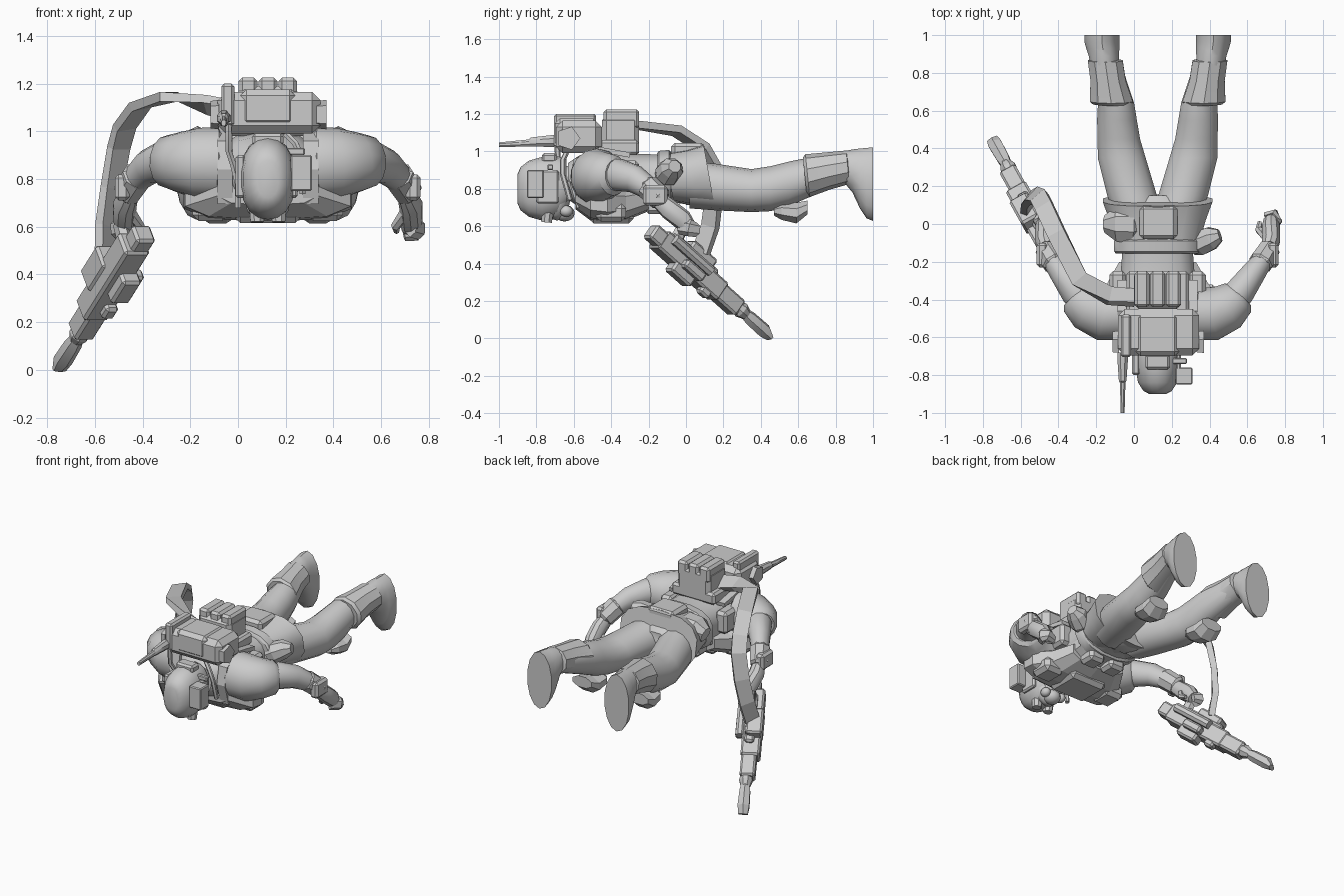
import bpy, bmesh, math
from mathutils import Vector, Matrix

CX = 0.125  # body centre line
grey = bpy.data.materials.new("uniform_grey")
grey.diffuse_color = (0.6, 0.6, 0.6, 1)


def finish(name, bm, smooth=35):
    bmesh.ops.recalc_face_normals(bm, faces=bm.faces)
    me = bpy.data.meshes.new(name)
    bm.to_mesh(me)
    bm.free()
    ob = bpy.data.objects.new(name, me)
    bpy.context.collection.objects.link(ob)
    me.materials.append(grey)
    if smooth:
        bpy.ops.object.select_all(action='DESELECT')
        bpy.context.view_layer.objects.active = ob
        ob.select_set(True)
        bpy.ops.object.shade_smooth_by_angle(angle=math.radians(smooth))
    return ob


def tube(name, secs, n=12, p=1.0, up=(0, 0, 1), fixed=None, smooth=35, turn=0.5):
    """Loft rings (x, y, z, half_width, half_height) along their centres."""
    bm = bmesh.new()
    pts = [Vector(s[:3]) for s in secs]
    rings = []
    for i, s in enumerate(secs):
        t = Vector(fixed) if fixed else pts[min(i + 1, len(pts) - 1)] - pts[max(i - 1, 0)]
        t.normalize()
        side = t.cross(Vector(up)).normalized()
        v = side.cross(t)
        ring = []
        for k in range(n):
            a = 2 * math.pi * (k + turn) / n
            c, d = math.cos(a), math.sin(a)
            c = math.copysign(abs(c) ** p, c)
            d = math.copysign(abs(d) ** p, d)
            ring.append(bm.verts.new(pts[i] + side * c * s[3] + v * d * s[4]))
        rings.append(ring)
    for r, q in zip(rings, rings[1:]):
        for k in range(n):
            bm.faces.new((r[k], r[(k + 1) % n], q[(k + 1) % n], q[k]))
    bm.faces.new(rings[0])
    bm.faces.new(rings[-1])
    return finish(name, bm, smooth)


def along_y(name, secs, x=CX, **kw):
    """Loft of (y, z, half_width, half_height) straight along y."""
    return tube(name, [(x, y, z, a, b) for y, z, a, b in secs], fixed=(0, 1, 0), **kw)


def box(name, lo, hi, bevel=0.012, m=None):
    bm = bmesh.new()
    bmesh.ops.create_cube(bm, size=1)
    lo, hi = Vector(lo), Vector(hi)
    bmesh.ops.scale(bm, vec=hi - lo, verts=bm.verts)
    bmesh.ops.translate(bm, vec=(lo + hi) / 2, verts=bm.verts)
    if bevel:
        bmesh.ops.bevel(bm, geom=bm.edges[:], offset=bevel, segments=1, affect='EDGES')
    if m:
        bm.transform(m)
    return finish(name, bm, 0)


def ball(name, c, r):
    bm = bmesh.new()
    bmesh.ops.create_uvsphere(bm, u_segments=14, v_segments=9, radius=1)
    bm.transform(Matrix.Translation(c) @ Matrix.Diagonal((*r, 1)))
    return finish(name, bm)


# Head: helmet, mask, goggles, side sight
along_y("helmet", [(-.90, .80, .045, .08), (-.885, .80, .075, .115), (-.84, .80, .105, .15),
                   (-.77, .80, .117, .17), (-.69, .81, .117, .165), (-.64, .83, .1, .13)], n=18, p=.92)
box("helmet_rail", (.06, -.77, .94), (.19, -.69, .99))
box("helmet_clip", (.16, -.74, .90), (.28, -.71, .93), .005)
box("side_sight", (.22, -.85, .75), (.31, -.76, .90), .006)
box("left_ear_plate", (-.01, -.80, .72), (.03, -.68, .90), .01)
box("right_ear_plate", (.22, -.80, .72), (.25, -.68, .90), .01)
ball("face", (CX, -.69, .75), (.095, .07, .12))
ball("mask", (CX, -.65, .67), (.055, .055, .045))
for s in (-1, 1):
    tube("goggle", [(CX + s * .045, -.74, .68, .035, .035), (CX + s * .045, -.745, .62, .03, .03)],
         n=8, up=(0, 1, 0))
    ball("mask_filter", (CX + s * .06, -.64, .68), (.03, .035, .03))
along_y("neck", [(-.68, .83, .08, .09), (-.52, .83, .1, .11)])

# Torso and jacket hem
along_y("torso", [(-.63, .84, .11, .1), (-.57, .84, .19, .14), (-.45, .84, .22, .16),
                  (-.28, .84, .2, .15), (-.15, .855, .19, .13), (0, .86, .21, .14)], n=16, p=.8)
along_y("belt", [(-.155, .855, .225, .135), (-.145, .855, .235, .15),
                 (-.09, .86, .235, .15), (-.08, .86, .23, .135)], n=16, p=.8)
tube("jacket_hem", [(CX, -.09, .86, .225, .135), (CX, .03, .86, .26, .155), (CX, .125, .865, .295, .178)],
     n=14, p=.75, fixed=(0, 1, .18))
box("rear_flap", (.03, -.08, .97), (.23, .10, 1.045), .02)
along_y("pelvis", [(0, .84, .21, .13), (.10, .82, .22, .125), (.15, .81, .12, .1)])

# Chest armour
along_y("chest_armour", [(-.59, .76, .22, .07), (-.51, .73, .36, .1), (-.42, .72, .365, .1),
                         (-.32, .72, .28, .09), (-.2, .75, .21, .07)], n=10, p=.7, smooth=0)
box("chest_panel", (CX - .14, -.52, .615), (CX + .14, -.28, .68), .025)
along_y("belly_armour", [(-.26, .78, .2, .1), (-.14, .79, .19, .08)], n=10, p=.7, smooth=0)
for s in (-1, 1):
    x = CX + s * .24
    box("chest_pouch", (x - .075, -.48, .625), (x + .075, -.32, .72), .025)
    x = CX + s * .21
    box("side_pouch", (x - .045, -.42, .80), (x + .045, -.25, .95), .02)
    x = CX + s * .18
    tube("shoulder_strap", [(x, -.30, .98, .035, .015), (x, -.46, 1.01, .035, .015), (x, -.59, .95, .035, .015),
                            (x, -.61, .84, .035, .015), (x, -.57, .7, .035, .015)], n=4, p=.3, up=(0, -1, .3), smooth=0)
    x = CX + s * .08
    box("belly_pouch", (x - .06, -.22, .665), (x + .06, -.10, .74), .02)

# Hip pouches
tube("right_hip_pouch", [(.31, -.12, .86, .05, .05), (.35, -.10, .88, .07, .07),
                         (.41, -.075, .91, .065, .06), (.455, -.06, .92, .035, .035)], n=8, smooth=0)
tube("left_hip_pouch", [(.04, 0, .9, .07, .06), (-.02, 0, .93, .11, .09),
                        (-.09, 0, .93, .1, .08), (-.15, 0, .91, .05, .05)], n=8, smooth=0)

# Legs, boots and knee pads
for s, side in ((-1, "left"), (1, "right")):
    def sec(o, *r):
        return (CX + s * o, *r)
    tube(side + "_leg", [sec(.10, .02, .82, .12, .125), sec(.135, .15, .81, .135, .125),
                         sec(.19, .35, .79, .13, .115), sec(.205, .45, .80, .115, .12),
                         sec(.215, .55, .825, .108, .12), sec(.22, .64, .855, .098, .108),
                         sec(.27, .86, .91, .075, .08)], fixed=(0, 1, 0), n=14)
    tube(side + "_boot_cuff", [sec(.24, .635, .868, .105, .1), sec(.245, .65, .87, .12, .115),
                               sec(.262, .76, .895, .098, .1), sec(.277, .865, .915, .097, .09),
                               sec(.28, .872, .915, .07, .075)], fixed=(0, 1, .1), n=10)
    tube(side + "_foot", [sec(.28, .84, .92, .075, .08), sec(.285, .89, .895, .082, .115),
                          sec(.29, .93, .855, .09, .16), sec(.295, .965, .83, .095, .188),
                          sec(.295, 1.0, .825, .095, .197)], fixed=(0, 1, 0), n=14)
    tube(side + "_knee_pad", [sec(.205, .47, .68, .06, .025), sec(.205, .51, .68, .09, .05),
                              sec(.21, .59, .67, .095, .06), sec(.215, .65, .70, .08, .04)],
         fixed=(0, 1, 0), n=8, smooth=0)
    # Arms
    tube(side + "_shoulder", [sec(.19, -.47, .86, .12, .12), sec(.215, -.475, .863, .145, .153),
                              sec(.29, -.475, .865, .145, .15), sec(.37, -.44, .87, .13, .128),
                              sec(.425, -.39, .873, .105, .11), sec(.44, -.375, .873, .08, .085)], n=14)
    tube(side + "_arm", [sec(.37, -.43, .87, .085, .09), sec(.435, -.36, .875, .082, .088),
                         sec(.50, -.27, .85, .068, .075), sec(.555, -.195, .80, .055, .06),
                         sec(.59, -.14, .75, .045, .048)], n=12)
    tube(side + "_cuff", [sec(.54, -.215, .815, .05, .055), sec(.547, -.205, .81, .068, .068),
                          sec(.59, -.135, .745, .06, .065), sec(.595, -.125, .735, .045, .05)], n=8, smooth=0)
    box(side + "_cuff_plate", (CX + s * .61 - .03, -.23, .71), (CX + s * .61 + .03, -.10, .82), .015)
    tube(side + "_hand", [sec(.58, -.15, .745, .04, .045), sec(.60, -.09, .69, .05, .055),
                          sec(.60, -.02, .635, .05, .055), sec(.60, .02, .59, .04, .04)], n=10)
    tube(side + "_fingers", [sec(.60, -.03, .60, .03, .045), sec(.635, .02, .59, .028, .045),
                             sec(.62, .055, .58, .025, .04), sec(.57, .045, .57, .02, .03)], n=6)
    tube(side + "_thumb", [sec(.575, -.07, .66, .025, .025), sec(.535, -.03, .60, .02, .02),
                           sec(.54, .01, .58, .012, .012)], n=6)

# Backpack
box("radio_pack", (-.085, -.695, .99), (.345, -.45, 1.165), .035)
box("radio_band", (.01, -.7, 1.02), (.24, -.47, 1.175), .025)
box("pack_base", (-.04, -.5, .98), (.29, -.25, 1.06), .015)
box("upper_pack", (0, -.45, 1.0), (.25, -.25, 1.19), .025)
for i in range(3):
    x = .003 + i * .083
    box("pack_cell", (x, -.44, 1.12), (x + .079, -.25, 1.225), .015)
for x0, x1 in ((-.115, -.08), (.33, .37)):
    tube("pack_side_cap", [(x0, -.63, 1.07, .06, .06), (x1, -.63, 1.07, .065, .065)], n=5, smooth=0)
box("antenna_mount", (-.07, -.705, 1.02), (-.015, -.48, 1.2), .012)
along_y("antenna", [(-.68, 1.055, .028, .035), (-.72, 1.055, .03, .034), (-.83, 1.05, .022, .026),
                    (-.84, 1.045, .016, .02), (-1.0, 1.035, .011, .014)], x=-.06, n=8)
for name, pts in (("left_cable", [(-.04, -.69, 1.03), (-.04, -.68, .92), (-.02, -.65, .86), (0, -.66, .78), (0, -.65, .68)]),
                  ("right_cable", [(.2, -.64, .99), (.24, -.66, .95), (.27, -.66, .88), (.27, -.62, .74)])):
    tube(name, [(*p, .015, .015) for p in pts], n=6, up=(0, 1, 0))

# Feed chute from pack to weapon
tube("feed_chute", [(*p, .053, .022) for p in (
    (.0, -.39, 1.08), (-.13, -.38, 1.11), (-.29, -.29, 1.145), (-.41, -.05, 1.11), (-.475, .09, 1.02),
    (-.50, .14, .93), (-.53, .15, .76), (-.555, .13, .60), (-.56, .08, .46))],
    n=4, p=.3, up=(-.5, .6, .75), smooth=0)

# Weapon, built along its own axis: length, side, up
A, B = Vector((-.41, -.16, .555)), Vector((-.745, .44, .022))
d = (B - A).normalized()
sd = d.cross(Vector((0, 0, 1))).normalized()
u = sd.cross(d)
M = Matrix((d, sd, u)).transposed().to_4x4()
M.translation = A
for name, lo, hi in (
        ("receiver", (.03, -.075, -.06), (.5, .045, .055)),
        ("stock_cap", (-.04, -.045, -.05), (.05, .045, .04)),
        ("top_rail", (.08, -.035, .04), (.42, .025, .08)),
        ("handguard", (.48, -.055, -.055), (.64, .04, .045)),
        ("magazine", (.17, -.04, -.11), (.32, .05, -.04)),
        ("side_box", (.2, .03, -.06), (.34, .095, -.005)),
        ("foregrip", (.38, -.02, -.09), (.45, .04, -.04)),
        ("chute_port", (.2, -.085, .0), (.38, .02, .12))):
    box(name, lo, hi, .012, M)
for name, secs, n in (
        ("side_tube", [(.08, .06, .03, .03, .03), (.36, .06, .03, .03, .03)], 8),
        ("barrel_collar", [(.62, 0, 0, .035, .035), (.66, 0, 0, .045, .045), (.7, 0, 0, .03, .03)], 8),
        ("muzzle", [(.69, 0, 0, .03, .03), (.73, 0, 0, .038, .038), (.84, 0, 0, .042, .04),
                    (.89, 0, -.012, .034, .016)], 6),
        ("rear_grip", [(.12, 0, .03, .03, .04), (.1, 0, .15, .03, .035)], 6)):
    tube(name, secs, n=n, up=(0, 0, 1) if name != "rear_grip" else (1, 0, 0), smooth=30).data.transform(M)
